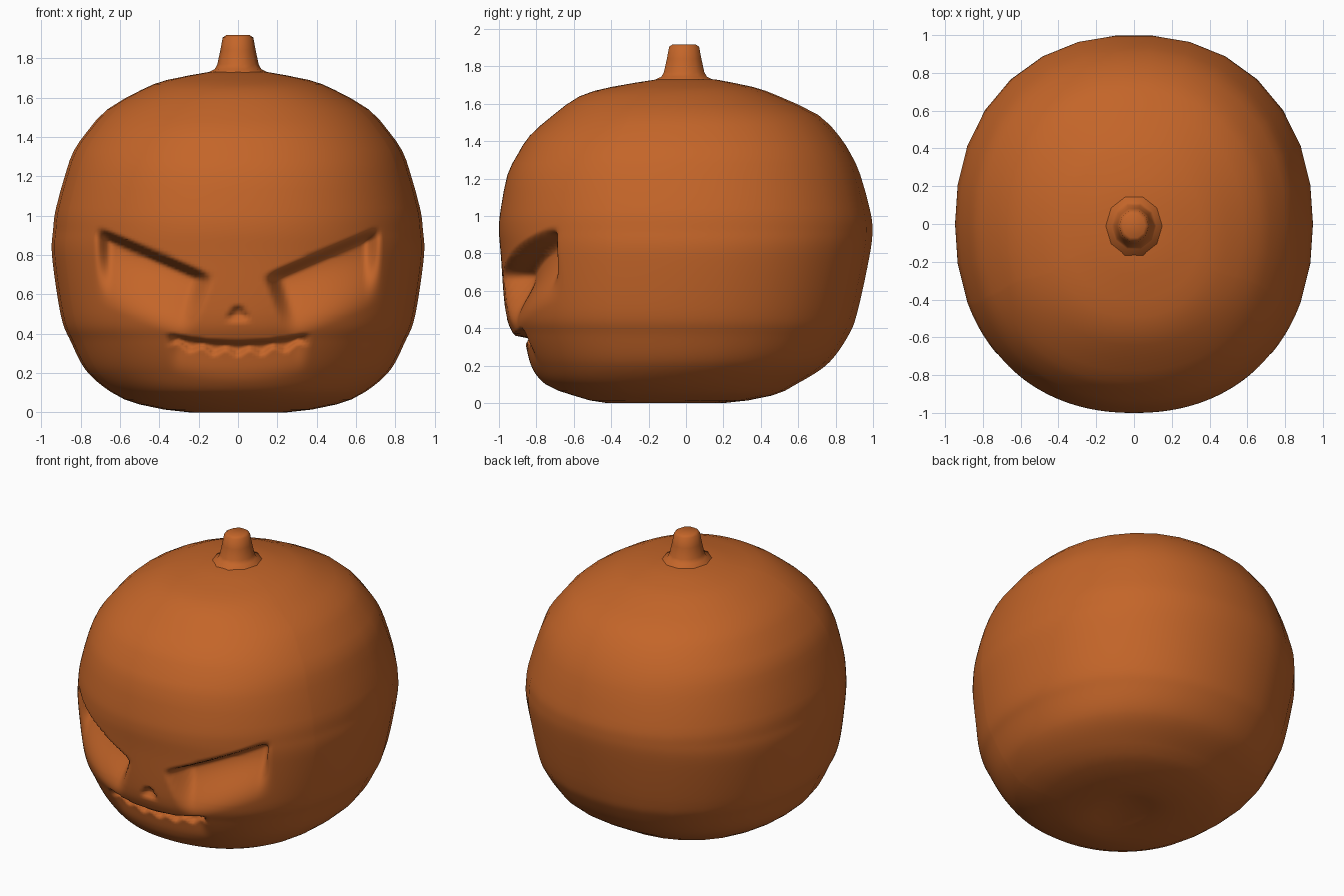
import bpy, bmesh, math
from math import sin, cos, radians

if "Cube" in bpy.data.objects:
    bpy.data.objects.remove(bpy.data.objects["Cube"])

orange = bpy.data.materials.new("pumpkin_orange")
orange.diffuse_color = (0.55, 0.13, 0.022, 1)
orange.use_nodes = True
orange.node_tree.nodes["Principled BSDF"].inputs["Base Color"].default_value = orange.diffuse_color

# Body profile: z, half width, front y, back y
ROWS = [
    (0.03, 0.08, -0.20, 0.02), (0.0, 0.25, -0.42, 0.20), (0.04, 0.50, -0.60, 0.46),
    (0.10, 0.64, -0.75, 0.59), (0.21, 0.77, -0.84, 0.76), (0.36, 0.85, -0.92, 0.87),
    (0.49, 0.90, -0.965, 0.92), (0.79, 0.945, -0.99, 0.985), (0.93, 0.94, -1.0, 1.0),
    (1.04, 0.925, -0.99, 0.985), (1.22, 0.875, -0.955, 0.935), (1.33, 0.835, -0.90, 0.885),
    (1.43, 0.765, -0.835, 0.82), (1.54, 0.665, -0.71, 0.71), (1.64, 0.49, -0.57, 0.50),
    (1.69, 0.36, -0.40, 0.36), (1.73, 0.15, -0.16, 0.16),
]


def step(t):
    t = max(0.0, min(1.0, t))
    return t * t * (3 - 2 * t)


def spline(i, t):
    """Smooth curve through the profile rows."""
    a, b, c, d = (ROWS[max(0, min(len(ROWS) - 1, k))] for k in (i - 1, i, i + 1, i + 2))
    return [0.5 * (2 * q + (r - p) * t + (2 * p - 5 * q + 4 * r - s) * t * t
                   + (3 * q - p - 3 * r + s) * t ** 3) for p, q, r, s in zip(a, b, c, d)]


def carve(x, z):
    """Depth of the face carving at a point on the front."""
    ax = abs(x)
    # slanted eyes, deep under the brow and fading out below
    t = 0.70 + 0.43 * (ax - 0.13) - z
    eye = step(t / 0.06) * (1 - step((t - 0.04) / 0.36))
    eye *= step((ax - 0.12 - 0.3 * max(t, 0)) / 0.09) * step((0.73 - ax) / 0.09)
    # nose notch
    nose = step((0.55 - z) / 0.03) * step((z - 0.46) / 0.03)
    nose *= step((0.02 + (0.55 - z) * 0.6 - ax) / 0.03)
    # grinning mouth with zigzag teeth
    t = 0.365 + 0.35 * ax * ax - z
    tooth = abs((ax / 0.12) % 1 - 0.5) * 2
    mouth = step(t / 0.025) * (1 - step((t - 0.02) / 0.19))
    mouth *= 1 - 0.5 * step((t - 0.02 - 0.04 * tooth) / 0.025)
    mouth *= step((0.37 - ax) / 0.08)
    return 0.16 * eye + 0.035 * nose + 0.085 * mouth


def loft(name, rings):
    """Bridge rings of points into a closed smooth surface."""
    bm = bmesh.new()
    vs = [[bm.verts.new(p) for p in ring] for ring in rings]
    n = len(vs[0])
    for lo, hi in zip(vs, vs[1:]):
        for j in range(n):
            k = (j + 1) % n
            bm.faces.new((lo[j], lo[k], hi[k], hi[j]))
    bm.faces.new(vs[0][::-1])
    bm.faces.new(vs[-1])
    bmesh.ops.recalc_face_normals(bm, faces=bm.faces)
    for f in bm.faces:
        f.smooth = True
    me = bpy.data.meshes.new(name)
    bm.to_mesh(me)
    bm.free()
    me.materials.append(orange)
    ob = bpy.data.objects.new(name, me)
    bpy.context.collection.objects.link(ob)
    return ob


# Pumpkin body: fine columns across the face, coarse ones behind
angles = [-66 + 1.2 * i for i in range(110)] + [66 + 12 * i for i in range(19)]
rings = []
for i in range(len(ROWS) - 1):
    z0, z1 = ROWS[i][0], ROWS[i + 1][0]
    count = max(1, round((z1 - z0) / 0.013)) if 0.09 < z0 < 1.0 else 2
    for s in range(count + (i == len(ROWS) - 2)):
        z, w, yf, yb = spline(i, s / count)
        z = max(z, 0)
        mid, half = (yf + yb) / 2, (yb - yf) / 2
        ring = []
        for deg in angles:
            sn, cs = sin(radians(deg)), -cos(radians(deg))
            r = (abs(sn) ** 2.2 + abs(cs) ** 2.2) ** (-1 / 2.2)
            x, y = w * r * sn, mid + half * r * cs
            if cs < 0:
                y += carve(x, z)
            ring.append((x, y, z))
        rings.append(ring)
loft("pumpkin_body", rings)

# Stem with flared foot
stem = [(1.70, 0.17), (1.725, 0.16), (1.745, 0.118), (1.77, 0.105), (1.84, 0.09),
        (1.905, 0.078), (1.918, 0.06)]
loft("stem", [[(r * cos(a * math.tau / 10), -0.01 + 1.08 * r * sin(a * math.tau / 10), z)
               for a in range(10)] for z, r in stem])
